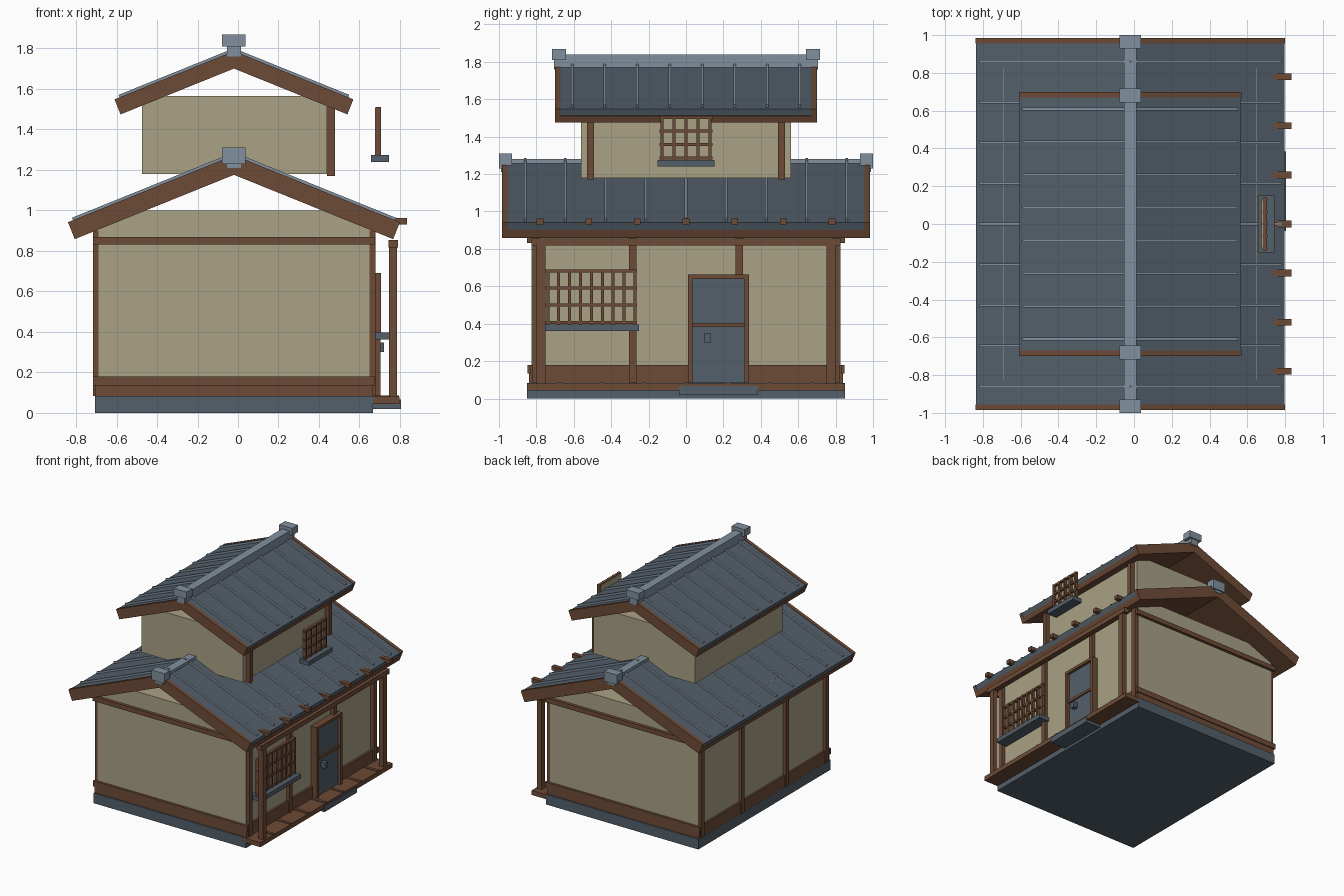
import bpy, bmesh, math

if "Cube" in bpy.data.objects:
    bpy.data.objects.remove(bpy.data.objects["Cube"])

CX = -0.02                      # building axis in x
S, C = math.sin(math.radians(22)), math.cos(math.radians(22))


def mat(name, rgb):
    m = bpy.data.materials.new(name)
    m.diffuse_color = (*rgb, 1)
    m.use_nodes = True
    m.node_tree.nodes["Principled BSDF"].inputs["Base Color"].default_value = m.diffuse_color
    return m


WALL = mat("plaster_beige", (0.40, 0.36, 0.235))
WOOD = mat("timber_brown", (0.155, 0.07, 0.037))
SLATE = mat("slate_blue", (0.088, 0.115, 0.145))
RIDGE = mat("ridge_grey", (0.22, 0.28, 0.345))


def finish(name, bm, m):
    bmesh.ops.recalc_face_normals(bm, faces=bm.faces)
    me = bpy.data.meshes.new(name)
    bm.to_mesh(me)
    bm.free()
    me.materials.append(m)
    ob = bpy.data.objects.new(name, me)
    bpy.context.collection.objects.link(ob)
    return ob


def boxes(name, m, *bounds):
    """One object made of boxes given as (x0, x1, y0, y1, z0, z1)."""
    bm = bmesh.new()
    for x0, x1, y0, y1, z0, z1 in bounds:
        vs = bmesh.ops.create_cube(bm, size=1)["verts"]
        for v in vs:
            v.co = ((x0 + x1) / 2 + v.co.x * (x1 - x0),
                    (y0 + y1) / 2 + v.co.y * (y1 - y0),
                    (z0 + z1) / 2 + v.co.z * (z1 - z0))
    return finish(name, bm, m)


def gable(name, m, peak, half, d0, d1, spans):
    """Inverted-V layer between depths d0 and d1 below the roof surface, for each y span."""
    eave = peak - half * S / C
    pts = [(-half + d0 * S, eave - d0 * C), (0, peak - d0 / C), (half - d0 * S, eave - d0 * C),
           (half - d1 * S, eave - d1 * C), (0, peak - d1 / C), (-half + d1 * S, eave - d1 * C)]
    bm = bmesh.new()
    for y0, y1 in spans:
        a = [bm.verts.new((CX + x, y0, z)) for x, z in pts]
        b = [bm.verts.new((CX + x, y1, z)) for x, z in pts]
        for i in range(6):
            j = (i + 1) % 6
            bm.faces.new((a[i], a[j], b[j], b[i]))
        for r in (a, b):        # two quads per end, split at the ridge
            bm.faces.new((r[0], r[1], r[4], r[5]))
            bm.faces.new((r[1], r[2], r[3], r[4]))
    return finish(name, bm, m)


def roof(tag, peak, half, ylen, thick, ribs, bar, cap, cap_y):
    e = ylen - 0.03
    gable(tag + "_roof_tiles", SLATE, peak - 0.003, half - 0.003, 0, thick / 2, [(-e, e)])
    gable(tag + "_roof_soffit", WOOD, peak, half, thick / 2, thick, [(-ylen, ylen)])
    gable(tag + "_barge_boards", WOOD, peak, half, 0, thick / 2, [(-ylen, -e), (e, ylen)])
    gable(tag + "_roof_ribs", RIDGE, peak, half - 0.025, -0.013, 0.005,
          [(y - 0.007, y + 0.007) for y in ribs])
    boxes(tag + "_ridge_bar", RIDGE, (CX - 0.034, CX + 0.034, -cap_y[1] + 0.01, cap_y[1] - 0.01, *bar))
    boxes(tag + "_ridge_caps", RIDGE,
          *[(CX - 0.058, CX + 0.058, *sorted((s * cap_y[0], s * cap_y[1])), *cap) for s in (-1, 1)])


# Roofs
roof("lower", 1.273, 0.82, 0.985, 0.09, [0.215 * i for i in range(-4, 5)],
     (1.21, 1.28), (1.23, 1.31), (0.93, 1.0))
roof("upper", 1.787, 0.59, 0.7, 0.08, [0.174 * (i + 0.5) for i in range(-4, 4)],
     (1.76, 1.84), (1.81, 1.868), (0.642, 0.717))
boxes("rafter_tails", WOOD, *[(0.64, 0.835, 0.26 * i - 0.018, 0.26 * i + 0.018, 0.93, 0.963)
                              for i in range(-3, 4)])

# Foundation and walls
boxes("foundation", SLATE, (-0.706, 0.667, -0.85, 0.85, 0, 0.083))
boxes("lower_walls", WALL, (-0.69, 0.65, -0.826, 0.826, 0.08, 1.0))
boxes("upper_walls", WALL, (-0.475, 0.44, -0.562, 0.562, 1.18, 1.565))

# Timber frame
boxes("base_beams", WOOD, (-0.705, 0.667, -0.84, 0.84, 0.083, 0.178),
      *[(-0.715, 0.676, s * 0.838 - 0.01, s * 0.838 + 0.01, 0.135, 0.18) for s in (-1, 1)])
boxes("tie_beams", WOOD, *[(-0.715, 0.676, s * 0.838 - 0.012, s * 0.838 + 0.012, 0.832, 0.87)
                           for s in (-1, 1)])
boxes("wall_studs", WOOD, *[(x - 0.018, x + 0.018, y - 0.02, y + 0.02, 0.083, 0.9)
                            for x in (-0.697, 0.66) for y in (-0.8, -0.285, 0.285, 0.8)])
boxes("upper_studs", WOOD, *[(0.44, 0.478, y - 0.018, y + 0.018, 1.17, 1.56) for y in (-0.51, 0.51)])

# Veranda
boxes("veranda_deck", WOOD, (0.62, 0.797, -0.85, 0.85, 0.043, 0.08))
boxes("deck_battens", WOOD, *[(0.66, 0.795, 0.225 * i - 0.012, 0.225 * i + 0.012, 0.078, 0.086)
                              for i in range(-3, 4)])
boxes("veranda_posts", WOOD, *[(0.745, 0.785, y - 0.023, y + 0.023, 0.07, 0.85) for y in (-0.775, 0.775)])
boxes("veranda_beam", WOOD, (0.743, 0.79, -0.825, 0.825, 0.817, 0.855))
boxes("door_step", SLATE, (0.667, 0.805, -0.037, 0.385, 0.02, 0.066))

# Door
boxes("door_panel", SLATE, (0.64, 0.682, 0.025, 0.325, 0.083, 0.65))
boxes("door_frame", WOOD, (0.65, 0.705, 0.01, 0.034, 0.083, 0.663), (0.65, 0.705, 0.314, 0.338, 0.083, 0.663),
      (0.65, 0.705, 0.01, 0.338, 0.64, 0.663), (0.65, 0.695, 0.025, 0.325, 0.383, 0.405))
boxes("door_handle", SLATE, (0.68, 0.72, 0.097, 0.133, 0.3, 0.347))


def window(tag, y0, y1, z0, z1, cols, rows, sill_x):
    """Lattice of bars over a paper pane, with a slate sill."""
    bars = []
    for i in range(cols + 1):
        y = y0 + 0.008 + (y1 - y0 - 0.016) * i / cols
        bars.append((0.68, 0.707, y - 0.008, y + 0.008, z0, z1))
    for i in range(rows + 1):
        z = z0 + 0.01 + (z1 - z0 - 0.018) * i / rows
        bars.append((0.683, 0.704, y0 - 0.004, y1 + 0.004, z - 0.008, z + 0.008))
    boxes(tag + "_window_lattice", WOOD, *bars)
    boxes(tag + "_window_pane", WALL, (0.676, 0.684, y0 + 0.005, y1 - 0.005, z0, z1 - 0.005))
    boxes(tag + "_window_sill", SLATE, (sill_x, 0.745, y0 - 0.015, y1 + 0.015, z0 - 0.035, z0))


window("lower", -0.747, -0.265, 0.397, 0.69, 8, 3, 0.65)
window("upper", -0.137, 0.137, 1.275, 1.51, 4, 3, 0.657)
